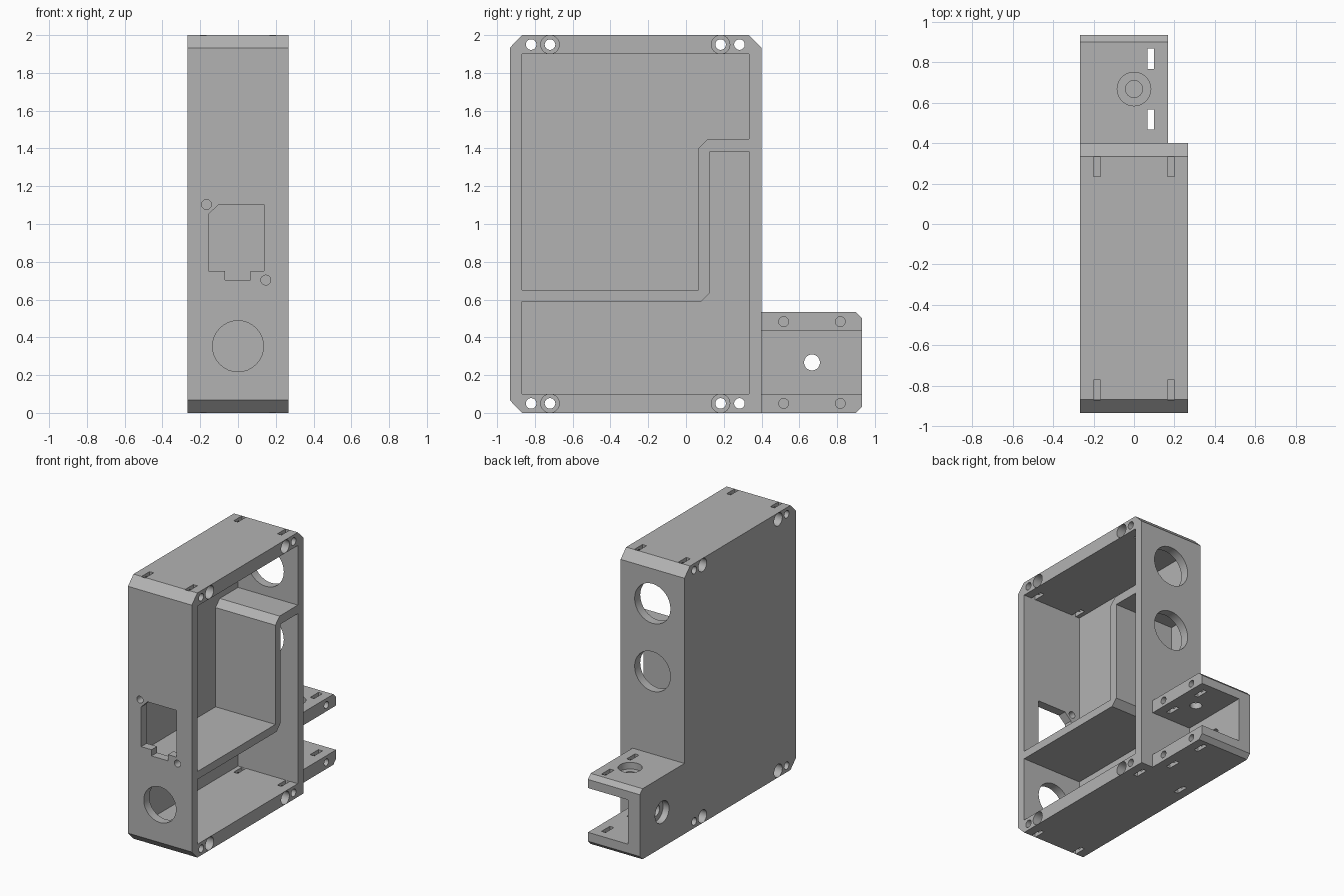
import bpy, bmesh, math
from mathutils import Matrix, Vector

cube = bpy.data.objects.get("Cube")
if cube:
    bpy.data.objects.remove(cube, do_unlink=True)

grey = bpy.data.materials.new("plain grey")
grey.use_nodes = True
tone = (0.45, 0.45, 0.45, 1)
grey.diffuse_color = tone
grey.node_tree.nodes["Principled BSDF"].inputs["Base Color"].default_value = tone

TURN = {"x": Matrix.Rotation(math.pi / 2, 4, "Y"),
        "y": Matrix.Rotation(-math.pi / 2, 4, "X"),
        "z": Matrix.Identity(4)}


def finish(name, bm):
    bmesh.ops.recalc_face_normals(bm, faces=bm.faces)
    mesh = bpy.data.meshes.new(name)
    bm.to_mesh(mesh)
    bm.free()
    mesh.materials.append(grey)
    obj = bpy.data.objects.new(name, mesh)
    bpy.context.collection.objects.link(obj)
    return obj


def prism(name, axis, points, lo, hi):
    """Extrude an outline along x (points are y, z) or y (points are x, z)."""
    bm = bmesh.new()
    place = (lambda p: (lo, p[0], p[1])) if axis == "x" else (lambda p: (p[0], lo, p[1]))
    face = bm.faces.new([bm.verts.new(place(p)) for p in points])
    new = bmesh.ops.extrude_face_region(bm, geom=[face])["geom"]
    shift = Vector((hi - lo, 0, 0)) if axis == "x" else Vector((0, hi - lo, 0))
    bmesh.ops.translate(bm, vec=shift, verts=[v for v in new if isinstance(v, bmesh.types.BMVert)])
    return finish(name, bm)


def box(name, lo, hi):
    (x0, y0, z0), (x1, y1, z1) = lo, hi
    return prism(name, "x", [(y0, z0), (y1, z0), (y1, z1), (y0, z1)], x0, x1)


def rod(axis, center, radius, length):
    bm = bmesh.new()
    bmesh.ops.create_cone(bm, cap_ends=True, segments=32, radius1=radius, radius2=radius,
                          depth=length, matrix=Matrix.Translation(center) @ TURN[axis])
    return finish("hole_cutter", bm)


def carve(obj, cutters):
    for c in cutters:
        mod = obj.modifiers.new("cut", "BOOLEAN")
        mod.operation, mod.solver, mod.object = "DIFFERENCE", "EXACT", c
    graph = bpy.context.evaluated_depsgraph_get()
    mesh = bpy.data.meshes.new_from_object(obj.evaluated_get(graph))
    obj.modifiers.clear()
    obj.data = mesh
    mesh.materials.clear()
    mesh.materials.append(grey)
    for c in cutters:
        bpy.data.objects.remove(c, do_unlink=True)
    bpy.ops.object.select_all(action="DESELECT")
    obj.select_set(True)
    bpy.context.view_layer.objects.active = obj
    bpy.ops.object.shade_smooth_by_angle(angle=math.radians(30))


W, FRONT, BACK, END = 0.267, -0.933, 0.4, 0.933
IN_F, IN_B, FLOOR = -0.867, 0.333, -0.233

# Enclosure block with three bevelled corners
frame = prism("enclosure", "x", [(FRONT, 0.067), (-0.867, 0), (BACK, 0), (BACK, 1.933),
                                 (0.333, 2), (-0.867, 2), (FRONT, 1.933)], -W, W)

# Two compartments, leaving the stepped divider between them
cuts = [
    prism("upper_pocket", "x", [(IN_F, 0.65), (0.065, 0.65), (0.065, 1.4), (0.115, 1.45),
                                (IN_B, 1.45), (IN_B, 1.9), (IN_F, 1.9)], FLOOR, 0.4),
    prism("lower_pocket", "x", [(IN_F, 0.1), (IN_B, 0.1), (IN_B, 1.385), (0.127, 1.385),
                                (0.127, 0.637), (0.08, 0.59), (IN_F, 0.59)], FLOOR, 0.4),
    # Front socket opening with a keyed outline
    prism("socket_opening", "y", [(-0.157, 0.75), (-0.07, 0.75), (-0.07, 0.703), (0.067, 0.703),
                                  (0.067, 0.75), (0.137, 0.75), (0.137, 1.103), (-0.103, 1.103),
                                  (-0.157, 1.05)], -1, -0.85),
    rod("y", (-0.167, -0.9, 1.103), 0.026, 0.12),
    rod("y", (0.147, -0.9, 0.703), 0.026, 0.12),
    rod("y", (0, -0.9, 0.353), 0.135, 0.12),
]
# Round openings in the back wall
cuts += [rod("y", (0, 0.37, z), 0.15, 0.12) for z in (1.67, 1.157)]

# Corner screw holes, counterbores and nut slots
for z in (0.05, 1.95):
    for y, inner in ((-0.82, -0.72), (0.283, 0.183)):
        cuts += [rod("x", (0, y, z), 0.028, 0.7), rod("x", (0, inner, z), 0.028, 0.7)]
        for side in (-1, 1):
            cuts.append(rod("x", (side * W, inner, z), 0.049, 0.2))
            x = side * 0.183
            cuts.append(box("nut_slot", (x - 0.017, y - 0.049, z - 0.08),
                            (x + 0.017, y + 0.049, z + 0.08)))
carve(frame, cuts)

# Channel bracket behind the enclosure
bracket = prism("rear_bracket", "x", [(BACK, 0), (0.9, 0), (END, 0.033), (END, 0.5),
                                      (0.9, 0.533), (BACK, 0.533)], -W, 0.167)
cuts = [box("channel", (-0.167, 0.4, 0.1), (0.3, 1.1, 0.435)),
        rod("z", (0, 0.667, 0.5), 0.042, 0.2),
        rod("z", (0, 0.667, 0.533), 0.083, 0.1),
        rod("x", (-0.2, 0.667, 0.267), 0.042, 0.2),
        rod("x", (-W, 0.667, 0.267), 0.083, 0.1)]
for y in (0.517, 0.817):
    for z in (0.05, 0.483):
        cuts.append(rod("x", (0.117, y, z), 0.026, 0.2))
        cuts.append(box("nut_slot", (0.066, y - 0.05, z - 0.08), (0.1, y + 0.05, z + 0.08)))
carve(bracket, cuts)
